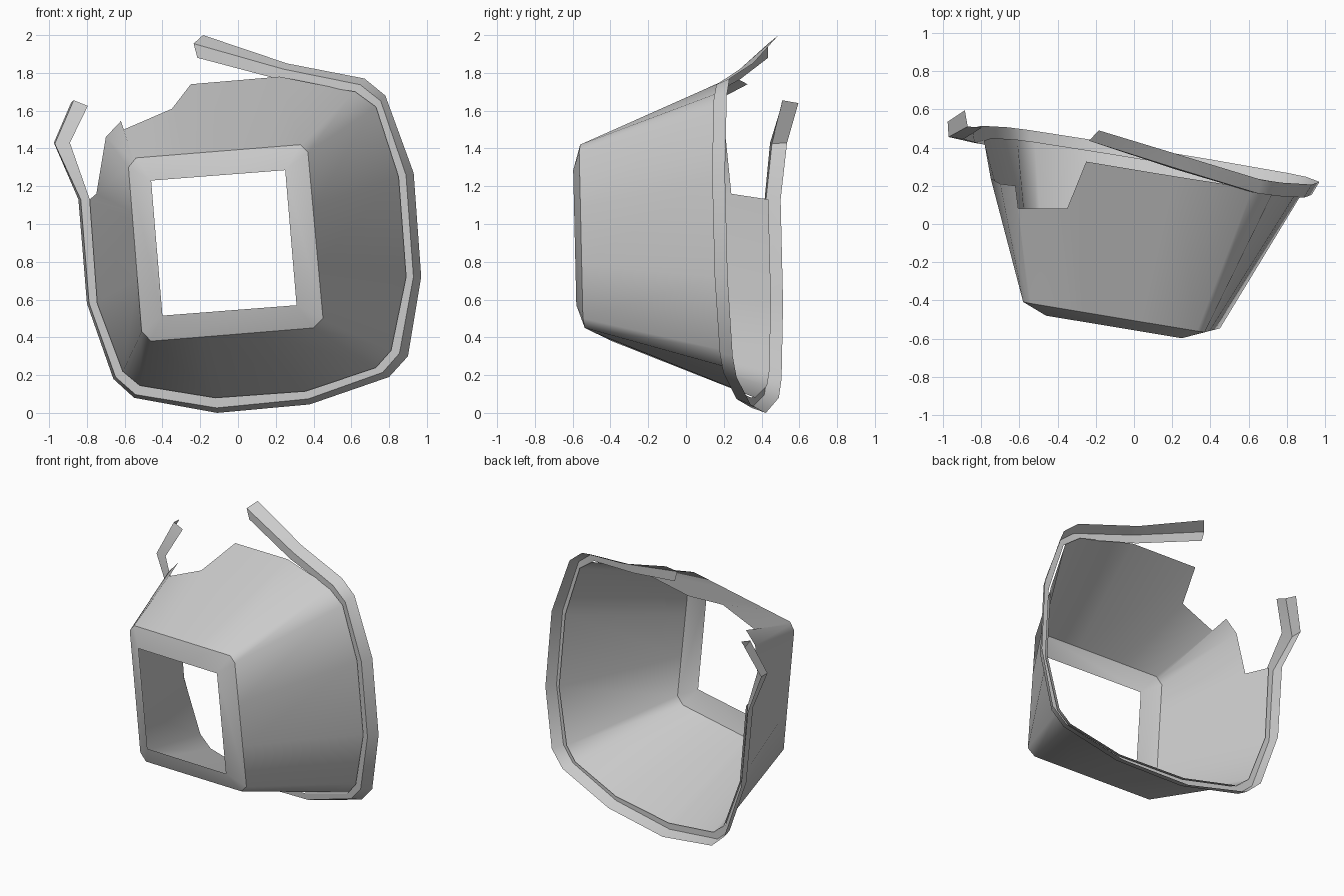
import bpy, math


def tilt(offset, x, z):
    """Point on a plane parallel to the tilted front frame."""
    return (x, offset - 0.163 * x - 0.037 * z, z)


def lerp(a, b, t):
    return tuple(p + (q - p) * t for p, q in zip(a, b))


def make(name, verts, faces, angle):
    mesh = bpy.data.meshes.new(name)
    mesh.from_pydata(verts, [], faces)
    mesh.update()
    mesh.shade_smooth()
    mesh.set_sharp_from_angle(angle=math.radians(angle))
    obj = bpy.data.objects.new(name, mesh)
    bpy.context.collection.objects.link(obj)
    return obj


# front frame: chamfered square outline around a square opening
outer = [tilt(-0.454, x, z) for x, z in (
    (-.46, .38), (.40, .45), (.45, .50), (.37, 1.38),
    (.33, 1.42), (-.54, 1.35), (-.58, 1.30), (-.51, .43))]
hole = [tilt(-0.509, x, z) for x, z in (
    (-.40, .515), (.31, .57), (.25, 1.285), (-.46, 1.23))]
faces = []
for i in range(4):
    j = (i + 1) % 4
    faces.append((2 * i, 2 * i + 1, 8 + j, 8 + i))
    faces.append((2 * i + 1, (2 * i + 2) % 8, 8 + j))
make("front_frame", outer + hole, faces, 40)

# flaring shell: (position along the frame outline, x, z [, y on torn edge])
back = [
    (0, -.52, .145), (.33, -.12, .08), (.67, .36, .115), (1, .73, .24),
    (2, .81, .33), (2.33, .89, .72), (2.67, .85, 1.25), (3, .73, 1.62),
    (4, .62, 1.70), (4.33, .22, 1.78), (4.67, -.25, 1.74),
    (4.75, -.35, 1.61, .08), (5, -.605, 1.50, .08), (5.3, -.62, 1.545, .20),
    (6, -.70, 1.46, .21), (6.27, -.75, 1.16, .24), (6.33, -.785, 1.13),
    (6.67, -.745, .58), (7, -.61, .22)]
verts = []
for k, x, z, *y in back:
    i = int(k)
    verts.append(lerp(outer[i], outer[(i + 1) % 8], k - i))
    verts.append((x, y[0], z) if y else tilt(0.35, x, z))
n = len(back)
faces = []
for i in range(n):
    j = (i + 1) % n
    faces.append((2 * i, 2 * i + 1, 2 * j + 1, 2 * j))
make("shell", verts, faces, 60)

# back rim: L-shaped strip, sections are inner edge, front corner, back edge
inner = [(-.785, 1.13), (-.745, .58), (-.61, .22), (-.52, .145), (-.12, .08),
         (.36, .115), (.73, .24), (.81, .33), (.89, .72), (.85, 1.25),
         (.73, 1.62), (.62, 1.70)]
edge = [(-.845, 1.13), (-.80, .58), (-.66, .18), (-.55, .08), (-.11, .0),
        (.38, .045), (.80, .19), (.90, .30), (.97, .72), (.93, 1.27),
        (.78, 1.68), (.67, 1.77)]
sections = []
for a, b in zip(inner, edge):
    corner = lerp(a, b, 0.65 - 0.17 * b[0])
    sections.append((tilt(.33, *a), tilt(.33, *corner), tilt(.405, *b)))
# bent loose ends of the rim
sections = [
    ((-.795, .505, 1.625), (-.87, .51, 1.655), (-.885, .595, 1.64)),
    ((-.89, .445, 1.43), (-.97, .455, 1.425), (-.975, .535, 1.43)),
] + sections + [
    ((.22, .285, 1.765), (.24, .285, 1.82), (.26, .355, 1.85)),
    ((-.215, .435, 1.88), (-.235, .435, 1.955), (-.185, .49, 2.0)),
]
verts = [p for s in sections for p in s]
faces = []
for i in range(len(sections) - 1):
    for c in (0, 1):
        a = 3 * i + c
        faces.append((a, a + 1, a + 4, a + 3))
make("back_rim", verts, faces, 40)
